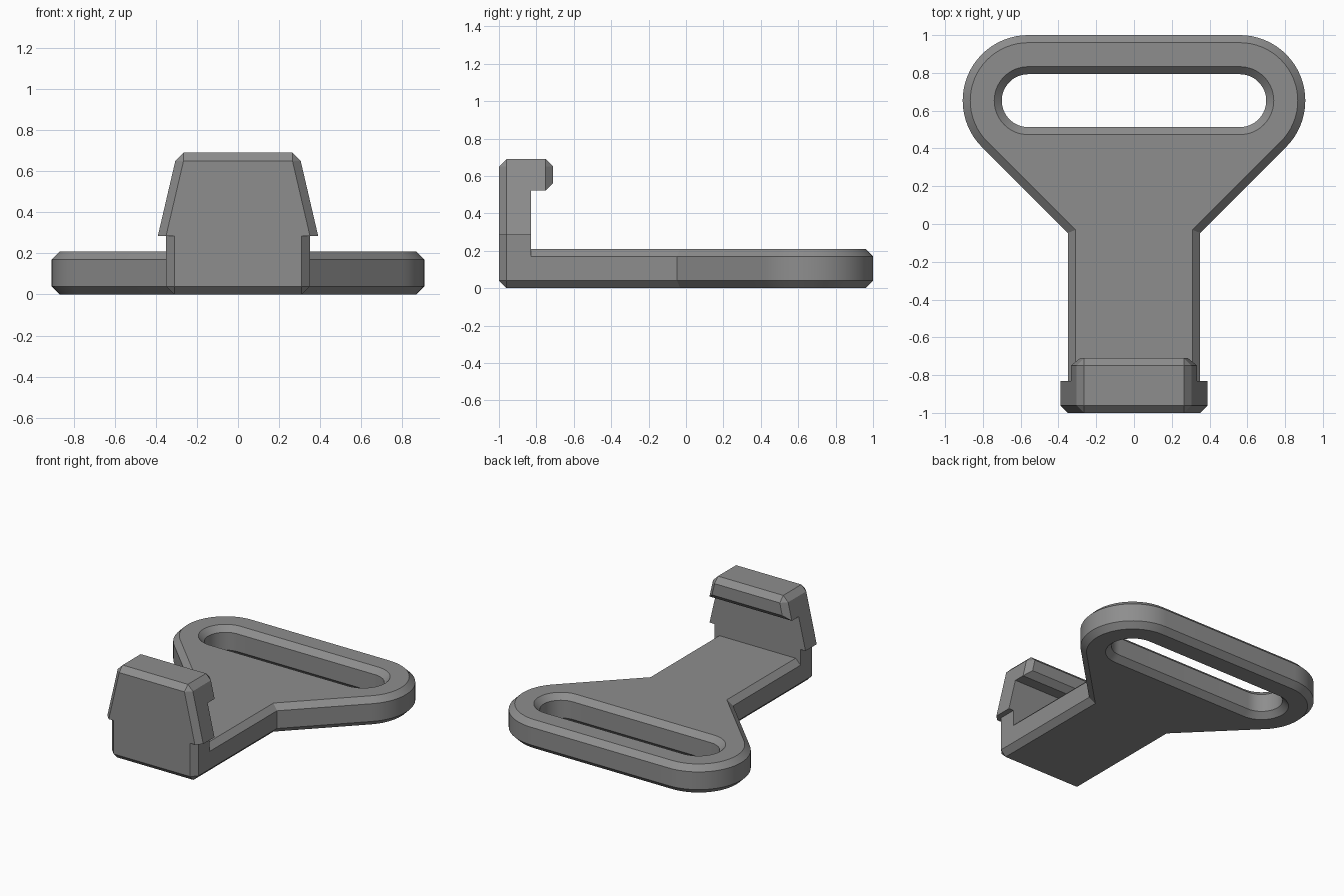
import bpy, bmesh, math

if "Cube" in bpy.data.objects:
    bpy.data.objects.remove(bpy.data.objects["Cube"])

CH = 0.04                      # chamfer size used everywhere
EYE_X, EYE_Y = 0.56, 0.653     # centres of the rounded ends
EYE_R, SLOT_R = 0.347, 0.14
NECK = 0.35
SEG = 16                       # steps per 90 degrees

grey = bpy.data.materials.new("mid grey")
grey.diffuse_color = (0.27, 0.27, 0.27, 1)
grey.use_nodes = True
grey.node_tree.nodes["Principled BSDF"].inputs["Base Color"].default_value = grey.diffuse_color


def stack(name, loops):
    """Closed solid from matching loops of 3D points, capped at both ends."""
    bm = bmesh.new()
    rings = [[bm.verts.new(p) for p in loop] for loop in loops]
    n = len(rings[0])
    for a, b in zip(rings, rings[1:]):
        for i in range(n):
            j = (i + 1) % n
            bm.faces.new((a[i], a[j], b[j], b[i]))
    bm.faces.new(rings[0])
    bm.faces.new(rings[-1])
    bmesh.ops.remove_doubles(bm, verts=bm.verts, dist=1e-4)
    bmesh.ops.recalc_face_normals(bm, faces=bm.faces)
    mesh = bpy.data.meshes.new(name)
    bm.to_mesh(mesh)
    bm.free()
    mesh.materials.append(grey)
    obj = bpy.data.objects.new(name, mesh)
    bpy.context.collection.objects.link(obj)
    return obj


def combine(obj, other, operation):
    """Apply a boolean and drop the second solid."""
    mod = obj.modifiers.new("boolean", 'BOOLEAN')
    mod.operation, mod.solver, mod.object = operation, 'EXACT', other
    bpy.context.view_layer.objects.active = obj
    bpy.ops.object.modifier_apply(modifier=mod.name)
    bpy.data.objects.remove(other)


def mirrored(right, z):
    """Full loop from its right half, listed front to back."""
    return [(x, y, z) for x, y in right] + [(-x, y, z) for x, y in reversed(right)]


def arc(r, start):
    steps = round(SEG * (90 - start) / 90)
    angles = [math.radians(start + (90 - start) * i / steps) for i in range(steps + 1)]
    return [(EYE_X + r * math.cos(a), EYE_Y + r * math.sin(a)) for a in angles]


def plate_outline(d, z):
    """Neck, flare and rounded wide end, inset by d."""
    corner_y = EYE_Y - EYE_R * math.sqrt(2) + NECK - EYE_X + d * (math.sqrt(2) - 1)
    right = [(NECK - CH, -1 + d), (NECK - d, -1 + CH), (NECK - d, corner_y)]
    return mirrored(right + arc(EYE_R - d, -45), z)


def block(w, z, d=0.0):
    """Rectangle with chamfered corners for the hook, inset by d."""
    front, back = -1, -0.71
    return mirrored([(w - CH, front + d), (w - d, front + CH),
                     (w - d, back - CH), (w - CH, back - d)], z)


# Strap plate with chamfered rim
plate = stack("strap_hook", [plate_outline(CH, 0), plate_outline(0, 0.04),
                             plate_outline(0, 0.17), plate_outline(CH, 0.21)])

# Strap slot, flared at both faces
slot = stack("slot_cutter", [mirrored(arc(r, -90), z) for r, z in (
    (SLOT_R + 0.05, -0.01), (SLOT_R, 0.04), (SLOT_R, 0.17), (SLOT_R + 0.05, 0.22))])
combine(plate, slot, 'DIFFERENCE')

# Upright post with wider tapered head
hook = stack("hook_post", [block(0.35, 0.04), block(0.35, 0.285), block(0.39, 0.285),
                           block(0.305, 0.65), block(0.305, 0.69, CH)])

# Hollow under the lip, with a chamfered lip edge
profile = [(-0.83, 0), (-0.83, 0.522), (-0.75, 0.522), (-0.6, 0.672), (-0.6, 0)]
hollow = stack("lip_cutter", [[(x, y, z) for y, z in profile] for x in (-0.6, 0.6)])
combine(hook, hollow, 'DIFFERENCE')
combine(plate, hook, 'UNION')

# Smooth round ends, crisp chamfers
bpy.ops.object.select_all(action='DESELECT')
plate.select_set(True)
bpy.context.view_layer.objects.active = plate
bpy.ops.object.shade_smooth_by_angle(angle=math.radians(25))
